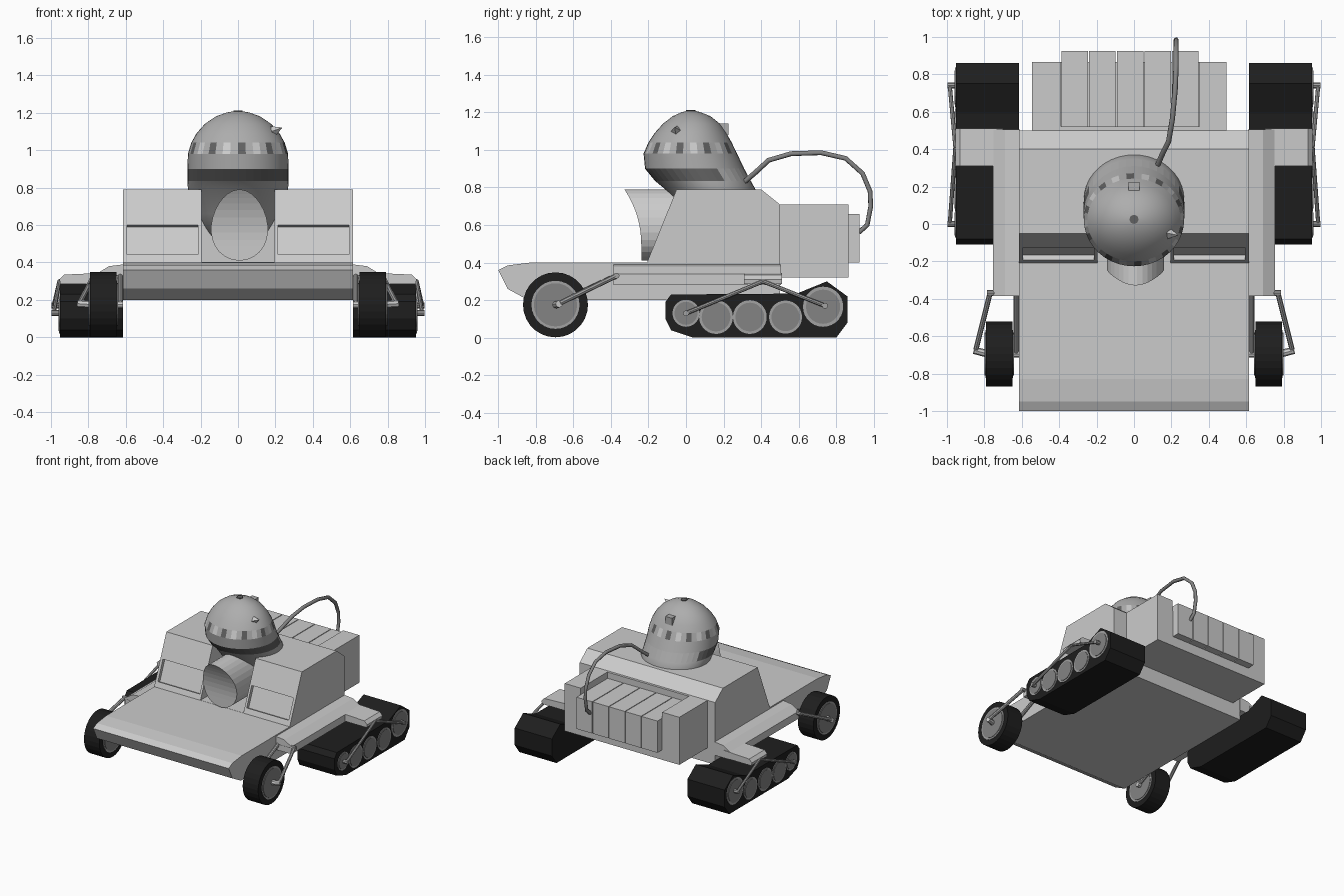
import bpy, bmesh, math
from mathutils import Vector, Matrix

if "Cube" in bpy.data.objects:
    bpy.data.objects.remove(bpy.data.objects["Cube"])


def material(name, v):
    m = bpy.data.materials.new(name)
    m.diffuse_color = (v, v, v, 1)
    m.use_nodes = True
    m.node_tree.nodes["Principled BSDF"].inputs["Base Color"].default_value = m.diffuse_color
    return m


BODY = material("light grey body", 0.60)
DOME = material("mid grey dome", 0.42)
DARK = material("dark grey panel", 0.12)
RUBBER = material("black rubber", 0.013)
HUB = material("hub grey", 0.23)
ROD = material("rod grey", 0.36)


def mesh(name, verts, faces, *mats):
    bm = bmesh.new()
    vs = [bm.verts.new(v) for v in verts]
    for f in faces:
        bm.faces.new([vs[i] for i in f])
    bmesh.ops.recalc_face_normals(bm, faces=bm.faces)
    me = bpy.data.meshes.new(name)
    bm.to_mesh(me)
    bm.free()
    ob = bpy.data.objects.new(name, me)
    bpy.context.collection.objects.link(ob)
    for m in mats:
        me.materials.append(m)
    return ob


def loft(name, rings, *mats):
    n = len(rings[0])
    faces = [(r * n + i, r * n + (i + 1) % n, (r + 1) * n + (i + 1) % n, (r + 1) * n + i)
             for r in range(len(rings) - 1) for i in range(n)]
    faces += [tuple(range(n)), tuple(range((len(rings) - 1) * n, len(rings) * n))]
    return mesh(name, [v for r in rings for v in r], faces, *mats)


def prism_x(name, yz, x0, x1, mat):
    return loft(name, [[(x, y, z) for y, z in yz] for x in (x0, x1)], mat)


def prism_y(name, xz, y0, y1, mat):
    return loft(name, [[(x, y, z) for x, z in xz] for y in (y0, y1)], mat)


def box(name, x0, x1, y0, y1, z0, z1, mat):
    return prism_x(name, [(y0, z0), (y1, z0), (y1, z1), (y0, z1)], x0, x1, mat)


def circle(y, z, r, n=28):
    return [(y + r * math.cos(2 * math.pi * i / n), z + r * math.sin(2 * math.pi * i / n))
            for i in range(n)]


def disc(name, x0, x1, y, z, r, mat):
    return prism_x(name, circle(y, z, r), x0, x1, mat)


def rod(name, a, b, r, mat, r2=None, n=8):
    a, b = Vector(a), Vector(b)
    q = (b - a).to_track_quat('Z', 'Y')
    rings = []
    for p, rr in ((a, r), (b, r if r2 is None else r2)):
        rings.append([p + q @ Vector((u, v, 0)) for u, v in circle(0, 0, rr, n)])
    return loft(name, rings, mat)


def cut(ob, cutter):
    m = ob.modifiers.new("cut", 'BOOLEAN')
    m.operation, m.solver, m.object = 'DIFFERENCE', 'EXACT', cutter
    bpy.context.view_layer.objects.active = ob
    bpy.ops.object.modifier_apply(modifier="cut")
    bpy.data.objects.remove(cutter)


# Flat hull with a rounded nose
prism_x("hull", [(-1, .36), (-.95, .385), (-.83, .40), (.5, .40), (.5, .2), (-.84, .2),
                 (-.95, .26)], -.615, .615, BODY)

# Cabin with central groove and two sunken front windows
cabin = prism_x("cabin", [(-.21, .395), (-.05, .79), (.4, .79), (.5, .71), (.5, .395)],
                -.615, .615, BODY)
cut(cabin, box("groove cutter", -.195, .195, -.4, .12, .401, .9, BODY))
for s in (-1, 1):
    c = box("window cutter", -.19, .19, -.025, .025, -.086, .086, BODY)
    c.data.transform(Matrix.Translation((s * .403, -.157, .52))
                     @ Matrix.Rotation(-math.atan2(.16, .395), 4, 'X'))
    cut(cabin, c)

# Rear engine box with a slatted radiator
box("engine_box_floor", -.39, .35, .5, .865, .32, .62, BODY)
box("engine_box_front_wall", -.39, .35, .49, .52, .62, .71, BODY)
box("engine_box_left", -.545, -.39, .49, .865, .32, .71, BODY)
box("engine_box_right", .35, .495, .49, .865, .32, .71, BODY)
for i in range(5):
    x = -.388 + i * .148
    box("radiator_slat", x, x + .142, .521, .925, .40, .66, BODY)

# Egg-shaped nose cone with a concave front
N = 14
levels = [(1 - math.cos(math.pi * (i + .3) / (N + .6))) / 2 for i in range(N + 1)]
front, rings = [], []
for t in levels:
    w = .155 * math.sqrt(max(0, 4 * t * (1 - t))) * (1.1 - .25 * t)
    w = min(w, .155)
    z = .41 + .38 * t
    y = -.238 - .09 * max(0, (t - .2) / .8) ** 2.2
    front.append((w, y, z))
rings = [[(.008 - w, .12, z), (.008 - w, y, z), (.008 + w, y, z), (.008 + w, .12, z)]
         for w, y, z in front]
loft("nose_cone", rings, BODY)

# Tilted dome: rings of (height, front y, back y, half width)
SEG = 40
prof = [(.50, .10, .37, .18), (.66, -.01, .37, .22), (.79, -.11, .37, .268), (.835, -.165, .345, .27),
        (.90, -.218, .31, .27), (.98, -.226, .272, .268), (1.04, -.2, .243, .25),
        (1.09, -.167, .215, .222), (1.14, -.122, .18, .178), (1.18, -.07, .13, .12),
        (1.202, -.02, .075, .06), (1.21, .015, .035, .012)]
dome = loft("dome", [[((w * math.cos(a)), (f + b) / 2 + (b - f) / 2 * math.sin(a), z)
                      for a in (2 * math.pi * i / SEG for i in range(SEG))]
                     for z, f, b, w in prof], DOME, BODY, DARK)
for p in dome.data.polygons:
    ring, seg = divmod(p.index, SEG)
    if ring == 5:                                  # ring of small window tiles
        p.material_index = (1, 0, 2, 0)[seg % 4]
    elif ring == 3 and p.center.y < .17:           # dark lower band
        p.material_index = 2
    p.use_smooth = ring not in (3, 5)

# Small fittings on the dome
rod("dome_cone", (.185, -.05, 1.10), (.235, -.06, 1.12), .03, BODY, .002, 4)
box("dome_rear_block", -.03, .03, .17, .225, 1.08, 1.14, DOME)
rod("dome_cap", (0, .025, 1.2), (0, .025, 1.213), .025, DARK)

# Hose looping from the dome to the radiator
cu = bpy.data.curves.new("hose", 'CURVE')
cu.dimensions, cu.bevel_depth, cu.bevel_resolution = '3D', .014, 1
pts = [(.12, .30, .82), (.15, .37, .88), (.185, .44, .945), (.205, .56, .98), (.22, .72, .985),
       (.225, .85, .955), (.225, .94, .875), (.225, .98, .78), (.225, .984, .70),
       (.225, .965, .60), (.225, .92, .56)]
sp = cu.splines.new('POLY')
sp.points.add(len(pts) - 1)
for p, c in zip(sp.points, pts):
    p.co = (*c, 1)
cu.use_fill_caps = True
hose = bpy.data.objects.new("hose", cu)
bpy.context.collection.objects.link(hose)
cu.materials.append(HUB)

track = [(-.11, .19), (-.08, .23), (.59, .235), (.75, .30), (.86, .22), (.86, .08),
         (.80, .0), (.04, .0), (-.08, .04), (-.11, .10)]
rollers = [(0, .13, .072), (.16, .11, .09), (.34, .11, .09), (.53, .11, .088), (.73, .165, .107)]

for s in (-1, 1):
    side = "left" if s < 0 else "right"
    # Side pod and the bracket over the track
    prism_y(side + "_side_pod", [(s * .61, .39), (s * .69, .38), (s * .755, .34),
                                 (s * .755, .28), (s * .61, .28)], -.385, .505, BODY)
    prism_y(side + "_track_bracket", [(s * .70, .345), (s * .93, .335), (s * .955, .31),
                                      (s * .95, .285), (s * .70, .285)], .31, .51, BODY)
    # Track with rollers
    prism_x(side + "_track", track, s * .615, s * .953, RUBBER)
    for y, z, r in rollers:
        disc(side + "_roller_rim", s * .94, s * .957, y, z, r, ROD)
        disc(side + "_roller", s * .94, s * .961, y, z, r * .85, HUB)
    # Swing arms of the track
    top = (s * .955, .41, .30)
    for y, z in ((0, .13), (.74, .17)):
        rod(side + "_swing_arm", top, (s * .985, y, z), .011, ROD)
        rod(side + "_swing_arm_axle", (s * .95, y, z), (s * .998, y, z), .016, ROD)
    # Front wheel
    disc(side + "_front_tyre", s * .65, s * .79, -.695, .175, .173, RUBBER)
    for x0, d in ((.66, -1), (.78, 1)):
        disc(side + "_front_rim", s * x0, s * (x0 + d * .014), -.695, .175, .128, ROD)
        disc(side + "_front_hub", s * x0, s * (x0 + d * .018), -.695, .175, .115, HUB)
    # Front suspension arms
    rod(side + "_outer_arm", (s * .77, -.37, .33), (s * .845, -.67, .185), .014, ROD)
    rod(side + "_outer_axle", (s * .78, -.695, .175), (s * .855, -.675, .18), .02, BODY)
    rod(side + "_inner_arm", (s * .63, -.37, .33), (s * .63, -.69, .18), .014, ROD)
    rod(side + "_inner_axle", (s * .615, -.695, .175), (s * .67, -.695, .175), .02, BODY)
    rod(side + "_arm_pivot", (s * .61, -.37, .33), (s * .785, -.37, .33), .016, ROD)
